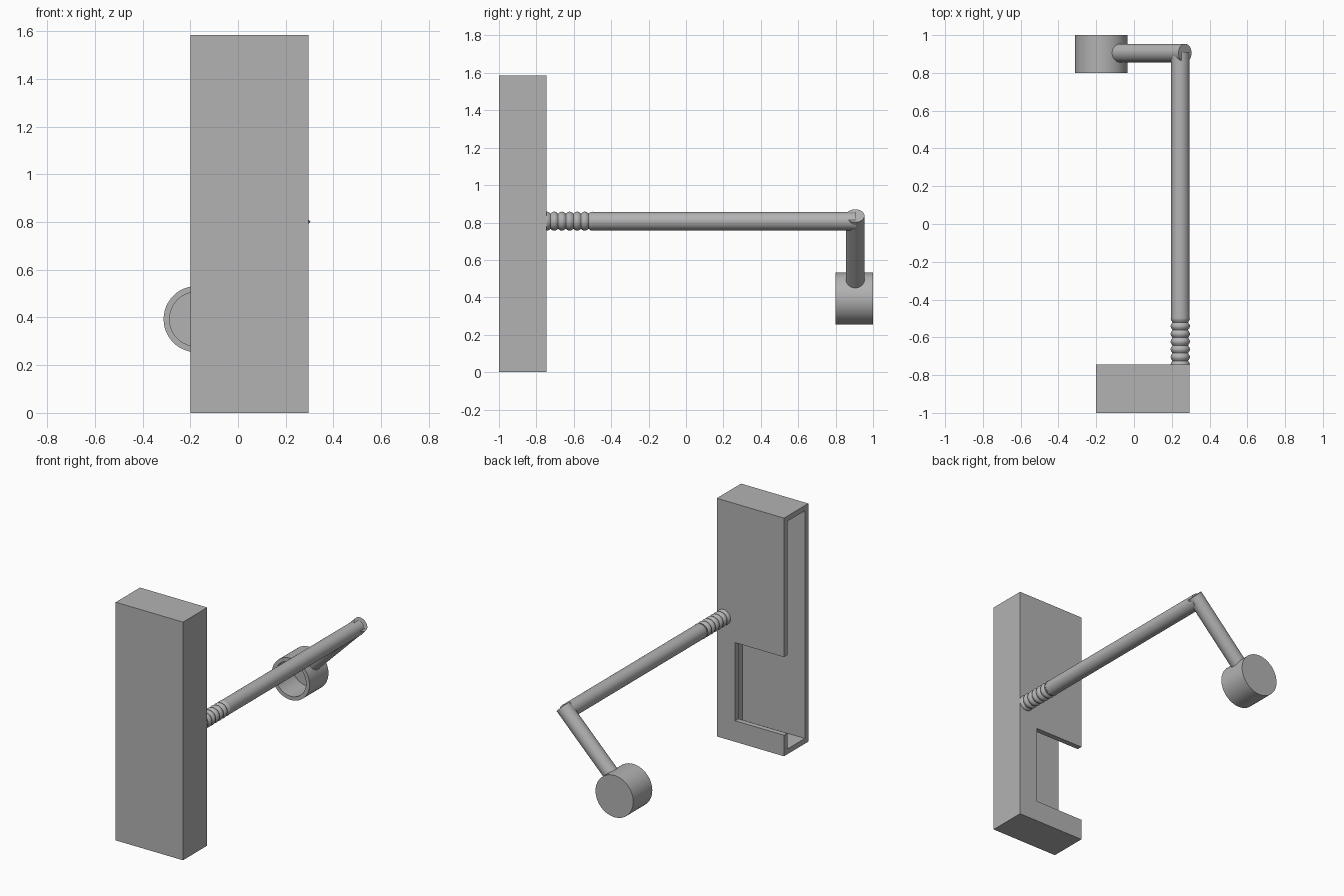
import bpy
import math
from mathutils import Vector

if "Cube" in bpy.data.objects:
    bpy.data.objects.remove(bpy.data.objects["Cube"], do_unlink=True)

grey = bpy.data.materials.new("plain_grey")
grey.use_nodes = True
grey.diffuse_color = (0.45, 0.45, 0.45, 1)
grey.node_tree.nodes["Principled BSDF"].inputs["Base Color"].default_value = grey.diffuse_color


def finish(obj, name, smooth=False):
    obj.name = name
    obj.data.materials.clear()
    obj.data.materials.append(grey)
    if smooth:
        bpy.ops.object.shade_smooth_by_angle(angle=math.radians(35))
    return obj


def box(name, low, high):
    low, high = Vector(low), Vector(high)
    bpy.ops.mesh.primitive_cube_add(size=1, location=(low + high) / 2)
    obj = bpy.context.object
    obj.scale = high - low
    bpy.ops.object.transform_apply(location=False, rotation=False, scale=True)
    return finish(obj, name)


def rod(name, start, end, radius):
    start, end = Vector(start), Vector(end)
    axis = end - start
    bpy.ops.mesh.primitive_cylinder_add(vertices=48, radius=radius, depth=axis.length,
                                        location=(start + end) / 2,
                                        rotation=axis.to_track_quat('Z', 'Y').to_euler())
    return finish(bpy.context.object, name, True)


def lathe(name, profile, location, segments=48):
    """Spin (radius, y) points around the y axis."""
    verts, faces = [], []
    for r, y in profile:
        for s in range(segments):
            a = math.tau * s / segments
            verts.append((r * math.cos(a), y, r * math.sin(a)))
    for i in range(len(profile) - 1):
        for s in range(segments):
            n = (s + 1) % segments
            a, b = i * segments, (i + 1) * segments
            faces.append((a + s, b + s, b + n, a + n))
    faces.append(tuple(range(segments)))
    faces.append(tuple(reversed(range(len(verts) - segments, len(verts)))))
    mesh = bpy.data.meshes.new(name)
    mesh.from_pydata(verts, [], faces)
    obj = bpy.data.objects.new(name, mesh)
    obj.location = location
    bpy.context.collection.objects.link(obj)
    bpy.ops.object.select_all(action='DESELECT')
    obj.select_set(True)
    bpy.context.view_layer.objects.active = obj
    return finish(obj, name, True)


def cut(target, cutter):
    mod = target.modifiers.new(cutter.name, 'BOOLEAN')
    mod.operation = 'DIFFERENCE'
    mod.solver = 'EXACT'
    mod.object = cutter
    cutter.hide_render = True
    cutter.hide_set(True)


# Hollow case, open on one narrow side, with a window notched into its back
W = 0.035
left, right, front, back, top = 0.295, -0.2, -1.0, -0.745, 1.585
case = box("case", (right, front, 0), (left, back, top))
cut(case, box("cavity_cutter", (right - 0.1, front + W, W), (left - W, back - W, top - W)))
cut(case, box("window_cutter", (right - 0.1, back - W - 0.02, 0.14), (0.16, back + 0.1, 0.66)))

# Flexible ribbed joint between case and arm
arm_x, arm_z = 0.245, 0.807
joint_start, joint_end, ribs, steps = back, -0.5, 6, 48
profile = [(0.041 + 0.01 * abs(math.cos(math.pi * ribs * i / steps)),
            joint_start + (joint_end - joint_start) * i / steps) for i in range(steps + 1)]
lathe("ribbed_joint", profile, (arm_x, 0, arm_z))

# Long straight arm and the slanted rod at its end
rod("arm", (arm_x, joint_end, arm_z), (arm_x, 0.91, arm_z), 0.049)
cup_x, cup_y, cup_z = -0.173, 0.905, 0.393
reach = 0.086
rod("slanted_rod", (cup_x + reach, cup_y, cup_z + reach), (0.27, cup_y, cup_z + 0.443), 0.049)

# Round cup, closed at the back and open towards the case
lathe("cup", [(0.114, 0.975), (0.114, 0.8), (0.139, 0.8), (0.139, 1.0)], (cup_x, 0, cup_z))
